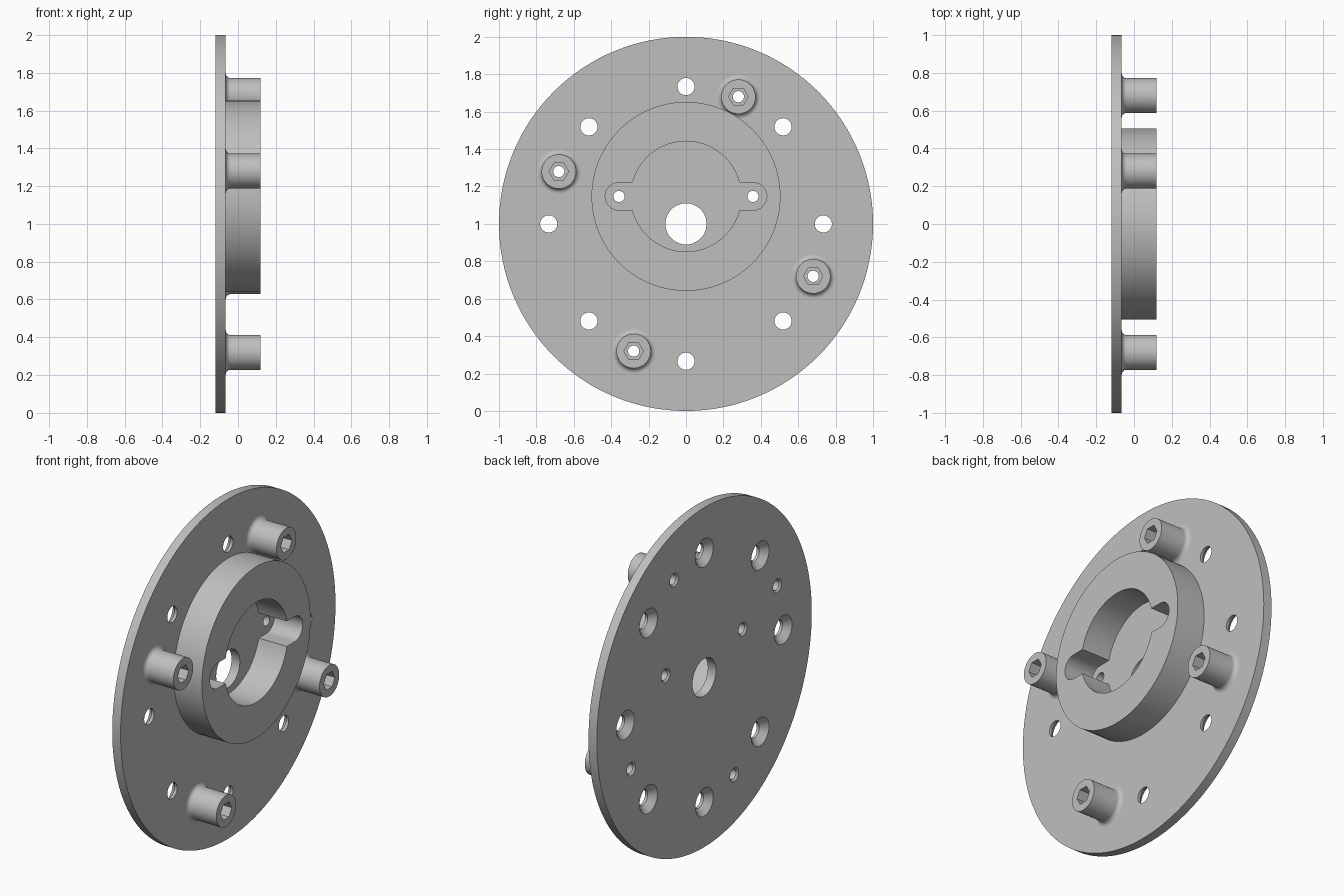
import bpy, bmesh
from math import cos, sin, pi, radians

default = bpy.data.objects.get("Cube")
if default:
    bpy.data.objects.remove(default, do_unlink=True)

BACK, FACE, TOP = -0.119, -0.065, 0.119   # plate back, plate face, raised faces
AXIS_Z, RING_Z = 1.0, 1.147
EAR_Y, EAR_R = 0.358, 0.074

grey = bpy.data.materials.new("plain grey")
grey.use_nodes = True
colour = (0.52, 0.52, 0.52, 1)
grey.diffuse_color = colour
grey.node_tree.nodes["Principled BSDF"].inputs["Base Color"].default_value = colour


def turn(bm, profile, y=0, z=AXIS_Z, sides=48):
    """Add a closed solid turned about x from (x, radius) pairs."""
    rings = []
    for x, r in profile:
        rings.append([bm.verts.new((x, y + r * cos(2 * pi * i / sides),
                                    z + r * sin(2 * pi * i / sides)))
                      for i in range(sides)])
    for a, b in zip(rings, rings[1:]):
        for i in range(sides):
            j = (i + 1) % sides
            bm.faces.new((a[i], a[j], b[j], b[i]))
    bm.faces.new(rings[0][::-1])
    bm.faces.new(rings[-1])


def make(name, bm):
    bmesh.ops.recalc_face_normals(bm, faces=bm.faces)
    mesh = bpy.data.meshes.new(name)
    bm.to_mesh(mesh)
    bm.free()
    mesh.materials.append(grey)
    ob = bpy.data.objects.new(name, mesh)
    bpy.context.scene.collection.objects.link(ob)
    return ob


def cut(ob, bm):
    """Subtract a solid and bake the result."""
    cutter = make("cutter", bm)
    mod = ob.modifiers.new("cut", "BOOLEAN")
    mod.operation, mod.solver, mod.object = "DIFFERENCE", "EXACT", cutter
    bpy.context.view_layer.update()
    graph = bpy.context.evaluated_depsgraph_get()
    baked = bpy.data.meshes.new_from_object(ob.evaluated_get(graph))
    ob.modifiers.clear()
    ob.data = baked
    bpy.data.objects.remove(cutter, do_unlink=True)


def smooth(ob):
    bpy.ops.object.select_all(action="DESELECT")
    ob.select_set(True)
    bpy.context.view_layer.objects.active = ob
    bpy.ops.object.shade_smooth_by_angle(angle=radians(30))


def countersunk(bm, y, z, hole, mouth):
    """Add a through-hole cutter that widens at the back of the plate."""
    turn(bm, [(BACK - 0.1, mouth), (BACK, mouth),
              (BACK + mouth - hole, hole), (FACE + 0.1, hole)], y, z, 32)


# Boss layout: four quarter turns of one position
bosses = []
y, z = 0.28, 0.68
for _ in range(4):
    bosses.append((y, AXIS_Z + z))
    y, z = -z, y

# Round base plate with all its holes
bm = bmesh.new()
turn(bm, [(BACK, 1), (FACE, 1)], sides=128)
plate = make("base_plate", bm)
holes = bmesh.new()
turn(holes, [(BACK - 0.1, 0.11), (FACE + 0.1, 0.11)])
for k in range(8):
    countersunk(holes, 0.734 * cos(k * pi / 4), AXIS_Z + 0.734 * sin(k * pi / 4), 0.046, 0.083)
for y, z in bosses + [(EAR_Y, RING_Z), (-EAR_Y, RING_Z)]:
    countersunk(holes, y, z, 0.03, 0.04)
cut(plate, holes)
smooth(plate)

# Off-centre raised ring with a round pocket and two slot ears
bm = bmesh.new()
turn(bm, [(FACE - 0.01, 0.505), (TOP, 0.505)], z=RING_Z, sides=96)
ring = make("raised_ring", bm)
for y, r in ((0, 0.295), (EAR_Y, EAR_R), (-EAR_Y, EAR_R)):
    bm = bmesh.new()
    turn(bm, [(FACE - 0.1, r), (TOP + 0.1, r)], y, RING_Z, 64)
    cut(ring, bm)
bm = bmesh.new()
bmesh.ops.create_cube(bm, size=1)
bmesh.ops.scale(bm, vec=(1, 2 * EAR_Y, 2 * EAR_R), verts=bm.verts)
bmesh.ops.translate(bm, vec=(0, 0, RING_Z), verts=bm.verts)
cut(ring, bm)
smooth(ring)

# Filleted bosses with a hexagonal nut pocket and a screw bore
BOSS_R, FILLET = 0.092, 0.026
fillet = [(FACE + FILLET * (1 - cos(a)), BOSS_R + FILLET * (1 - sin(a)))
          for a in [i * pi / 16 for i in range(9)]]
for n, (y, z) in enumerate(bosses):
    bm = bmesh.new()
    turn(bm, [(FACE - 0.005, BOSS_R + FILLET)] + fillet + [(TOP, BOSS_R)], y, z)
    boss = make(f"screw_boss_{n + 1}", bm)
    bm = bmesh.new()
    turn(bm, [(FACE - 0.1, 0.03), (TOP + 0.1, 0.03)], y, z, 32)
    cut(boss, bm)
    bm = bmesh.new()
    turn(bm, [(TOP - 0.1, 0.052), (TOP + 0.1, 0.052)], y, z, 6)
    cut(boss, bm)
    smooth(boss)
